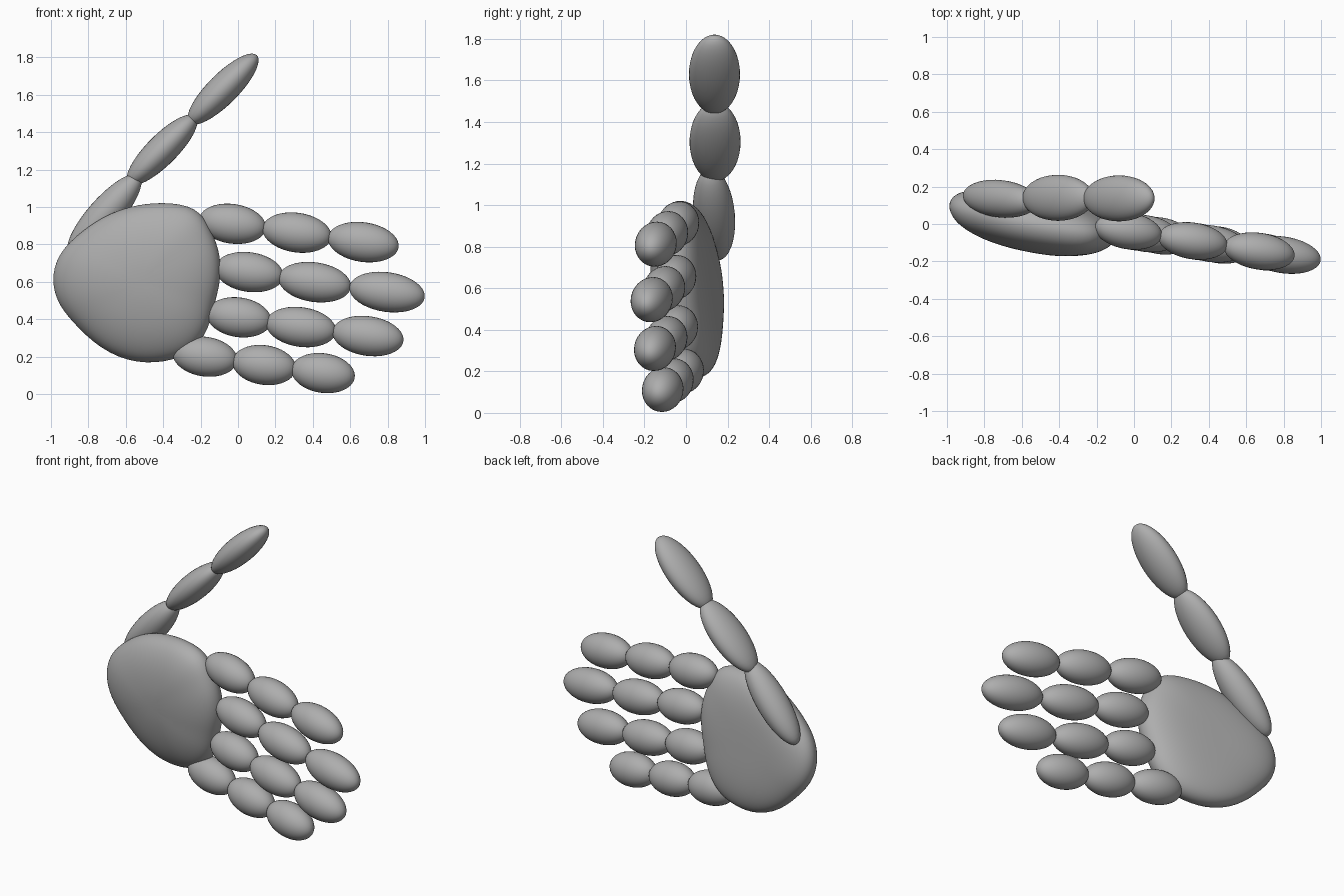
import bpy, bmesh, math
from mathutils import Vector, Matrix

if "Cube" in bpy.data.objects:
    bpy.data.objects.remove(bpy.data.objects["Cube"])

grey = bpy.data.materials.new("plain grey")
grey.diffuse_color = (0.42, 0.42, 0.42, 1)
grey.use_nodes = True
grey.node_tree.nodes["Principled BSDF"].inputs["Base Color"].default_value = grey.diffuse_color


def finish(bm, name):
    bmesh.ops.recalc_face_normals(bm, faces=bm.faces)
    for f in bm.faces:
        f.smooth = True
    me = bpy.data.meshes.new(name)
    bm.to_mesh(me)
    bm.free()
    me.materials.append(grey)
    ob = bpy.data.objects.new(name, me)
    bpy.context.collection.objects.link(ob)
    return ob


def segment(name, centre, axis, length, ry, rside):
    """Ellipsoid with its long half-axis along the given direction."""
    a = Vector(axis).normalized()
    side = a.cross(Vector((0, 1, 0))).normalized()
    depth = side.cross(a)
    rot = Matrix((a, depth, side)).transposed().to_4x4()
    m = Matrix.Translation(centre) @ rot @ Matrix.Diagonal((length, ry, rside, 1))
    bm = bmesh.new()
    # poles along the long axis
    bmesh.ops.create_uvsphere(bm, u_segments=32, v_segments=20, radius=1,
                              matrix=m @ Matrix.Rotation(math.pi / 2, 4, 'Y'))
    return finish(bm, name)


# Palm: domed front, flatter back, built as rings inside one outline
outline = [(-1.005, .61), (-.975, .74), (-.88, .845), (-.73, .955), (-.57, 1.015),
           (-.4, 1.035), (-.21, 1.01), (-.135, .88), (-.085, .75), (-.085, .6),
           (-.12, .48), (-.15, .34), (-.23, .23), (-.34, .17), (-.54, .15),
           (-.74, .23), (-.9, .39), (-.975, .49)]
cx, cz = -.53, .6


def palm_y(x, z, r, front):
    mid = -.04 - .155 * (x + .1) - .08 * (z - .6)
    if front:
        return mid - .18 * math.sqrt(max(0, 1 - r ** 2.2))
    return mid + .12 * math.sqrt(max(0, 1 - r ** 4))


bm = bmesh.new()
radii = [.25, .5, .7, .85, .95, 1]
levels = [(r, True) for r in radii] + [(r, False) for r in radii[-2::-1]]
rings = []
for r, front in levels:
    ring = []
    for ox, oz in outline:
        x, z = cx + (ox - cx) * r, cz + (oz - cz) * r
        ring.append(bm.verts.new((x, palm_y(x, z, r, front), z)))
    rings.append(ring)
n = len(outline)
for a, b in zip(rings, rings[1:]):
    for i in range(n):
        j = (i + 1) % n
        bm.faces.new((a[i], a[j], b[j], b[i]))
for ring, front in ((rings[0], True), (rings[-1], False)):
    c = bm.verts.new((cx, palm_y(cx, cz, 0, front), cz))
    for i in range(n):
        bm.faces.new((c, ring[i], ring[(i + 1) % n]))
palm = finish(bm, "palm")
sub = palm.modifiers.new("smooth", 'SUBSURF')
sub.levels = sub.render_levels = 2

# Fingers: three ellipsoids each (x, z, half length)
fingers = {
    "index": [(-.03, .91, .182), (.315, .863, .187), (.67, .812, .192)],
    "middle": [(.06, .652, .185), (.41, .598, .197), (.797, .545, .205)],
    "ring": [(.005, .41, .175), (.337, .358, .19), (.695, .31, .193)],
    "little": [(-.177, .2, .175), (.14, .155, .172), (.455, .112, .172)],
}
for finger, parts in fingers.items():
    for k, (x, z, half) in enumerate(parts):
        y = -.037 - .155 * (x + .03)
        segment(f"{finger}_finger_{k + 1}", (x, y, z), (1, -.15, -.145), half, .098, .106)

# Thumb: three longer, flatter ellipsoids
segment("thumb_base", (-.715, .135, .955), (.66, -.07, .75), .285, .1, .09)
segment("thumb_middle", (-.406, .14, 1.305), (1, 0, 1), .256, .123, .082)
segment("thumb_tip", (-.08, .137, 1.63), (1, 0, 1), .256, .123, .082)
